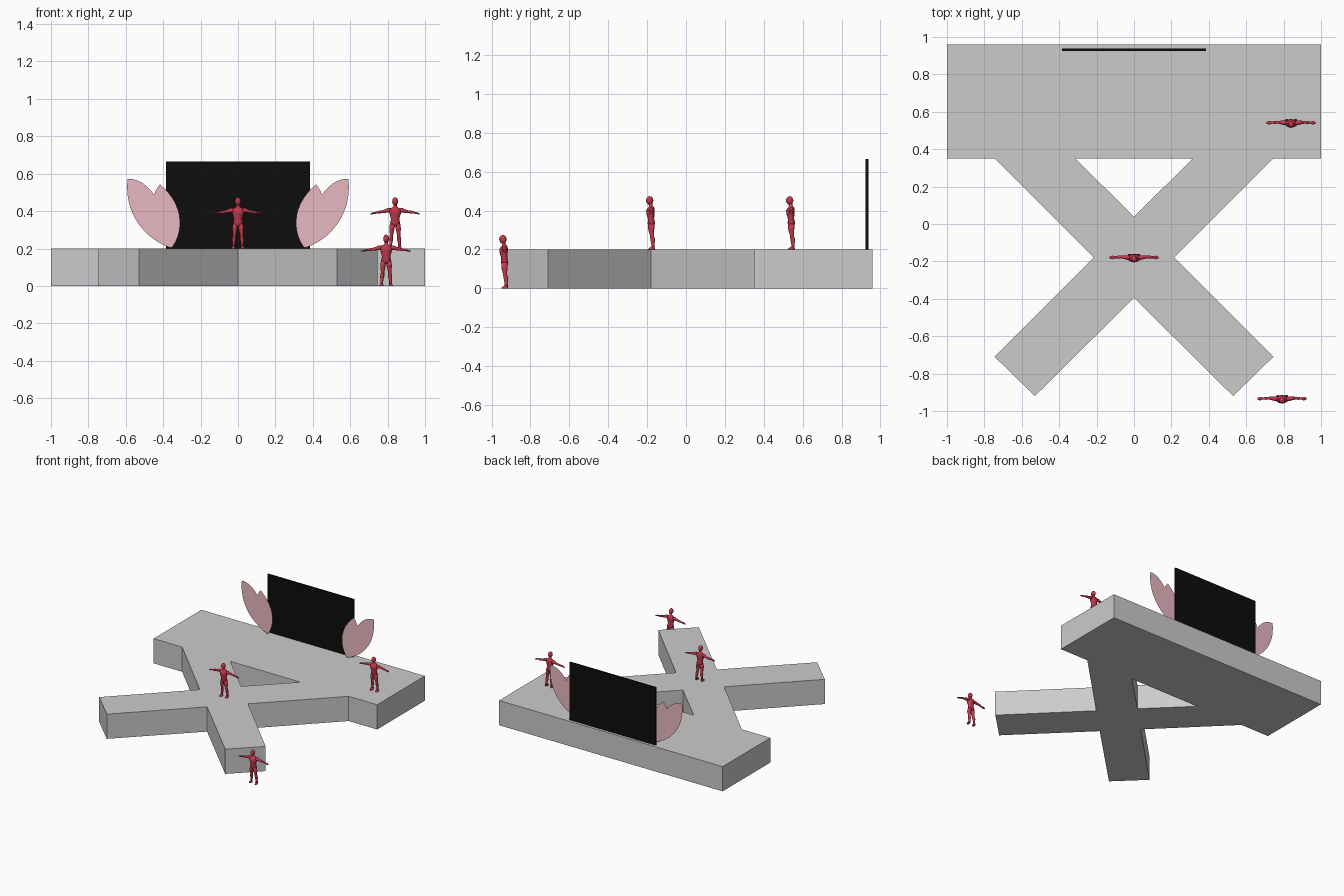
import bpy, bmesh, math
from mathutils import Vector, Matrix

if "Cube" in bpy.data.objects:
    bpy.data.objects.remove(bpy.data.objects["Cube"])


def material(name, rgb):
    m = bpy.data.materials.new(name)
    m.diffuse_color = (*rgb, 1)
    m.use_nodes = True
    m.node_tree.nodes["Principled BSDF"].inputs["Base Color"].default_value = m.diffuse_color
    return m


RED = material("red", (0.55, 0.04, 0.07))
BLACK = material("black", (0.004, 0.004, 0.004))
PINK = material("pink", (0.8, 0.48, 0.53))


def add_object(name, bm, mat=None):
    mesh = bpy.data.meshes.new(name)
    bm.to_mesh(mesh)
    bm.free()
    if mat:
        mesh.materials.append(mat)
    ob = bpy.data.objects.new(name, mesh)
    bpy.context.collection.objects.link(ob)
    return ob


# Stage: half outline mirrored into a back deck with a crossed runway
half = [(0, .96), (0, .35), (.315, .35), (0, .04), (0, -.395), (.53, -.92),
        (.745, -.71), (.215, -.18), (.745, .35), (1, .35), (1, .96)]
bm = bmesh.new()
for s in (1, -1):
    pts = half if s == 1 else half[::-1]
    bm.faces.new([bm.verts.new((s * x, y, .2)) for x, y in pts])
bmesh.ops.remove_doubles(bm, verts=bm.verts, dist=1e-4)
stage = add_object("stage_platform", bm)
solid = stage.modifiers.new("thickness", 'SOLIDIFY')
solid.thickness = .2
solid.offset = -1

# Screen at the back
bm = bmesh.new()
bmesh.ops.create_cube(bm, size=1, matrix=Matrix.Translation((0, .932, .4325))
                      @ Matrix.Diagonal((.77, .015, .465, 1)))
add_object("screen", bm, BLACK)


# Flat petals either side of the screen
def bezier(p, n=14):
    out = []
    for i in range(n):
        t = i / n
        w = ((1 - t) ** 3, 3 * t * (1 - t) ** 2, 3 * t * t * (1 - t), t ** 3)
        out.append([sum(wk * q[k] for wk, q in zip(w, p)) for k in (0, 1)])
    return out


def petal(name, side, y, base, tip, outer, inner):
    loop = bezier([base, *outer, tip]) + bezier([tip, *inner[::-1], base])
    if side < 0:
        loop.reverse()
    bm = bmesh.new()
    bm.faces.new([bm.verts.new((side * x, y, z)) for x, z in loop])
    add_object(name, bm, PINK)


for side, label in ((-1, "left"), (1, "right")):
    petal("inner_petal_" + label, side, .885, (.355, .203), (.417, .543),
          [(.47, .32), (.49, .46)], [(.30, .27), (.27, .42)])
    petal("outer_petal_" + label, side, .892, (.36, .203), (.59, .572),
          [(.52, .26), (.61, .41)], [(.37, .36), (.45, .58)])


# Figures: lofted elliptical sections (centre, radius a, radius b)
def loft(bm, sections, axis='z', n=12):
    rings = []
    for c, a, b in sections:
        ring = []
        for i in range(n):
            u = a * math.cos(math.tau * i / n)
            v = b * math.sin(math.tau * i / n)
            off = Vector((u, v, 0)) if axis == 'z' else Vector((0, u, v))
            ring.append(bm.verts.new(Vector(c) + off))
        rings.append(ring)
    for r, q in zip(rings, rings[1:]):
        for i in range(n):
            j = (i + 1) % n
            bm.faces.new((r[i], r[j], q[j], q[i]))
    bm.faces.new(rings[0][::-1])
    bm.faces.new(rings[-1])


bm = bmesh.new()
# torso and neck
loft(bm, [((0, .002, .118), .016, .014), ((0, .002, .135), .027, .019),
          ((0, 0, .158), .022, .016), ((0, -.003, .185), .030, .021),
          ((0, -.003, .203), .034, .022), ((0, .001, .215), .024, .016),
          ((0, 0, .223), .010, .010), ((0, -.004, .238), .009, .010)])
# head
bmesh.ops.create_uvsphere(bm, u_segments=14, v_segments=10, radius=1,
                          matrix=Matrix.Translation((0, -.007, .252))
                          @ Matrix.Diagonal((.016, .019, .022, 1)))
for s in (-1, 1):
    # leg
    loft(bm, [((s * .024, .010, .008), .008, .009), ((s * .023, .010, .025), .007, .008),
              ((s * .021, .009, .050), .011, .012), ((s * .019, .004, .075), .009, .010),
              ((s * .017, .001, .105), .014, .016), ((s * .014, .002, .132), .014, .017)])
    # foot
    loft(bm, [((s * .025, .003, 0), .010, .018), ((s * .025, .004, .006), .010, .016),
              ((s * .024, .009, .014), .007, .009)])
    # arm and hand
    loft(bm, [((s * .022, 0, .203), .012, .012), ((s * .040, .001, .204), .012, .012),
              ((s * .058, .003, .199), .009, .009), ((s * .074, .004, .196), .007, .007),
              ((s * .086, .003, .194), .008, .008), ((s * .104, .002, .191), .005, .005),
              ((s * .115, .001, .189), .010, .005), ((s * .131, .001, .185), .005, .003)],
         axis='x')
bmesh.ops.recalc_face_normals(bm, faces=bm.faces)
for f in bm.faces:
    f.smooth = True

first = add_object("figure_runway", bm, RED)
first.location = (0, -.18, .2)
for name, loc in (("figure_deck", (.84, .54, .2)), ("figure_ground", (.792, -.935, 0))):
    ob = bpy.data.objects.new(name, first.data)
    ob.location = loc
    bpy.context.collection.objects.link(ob)
